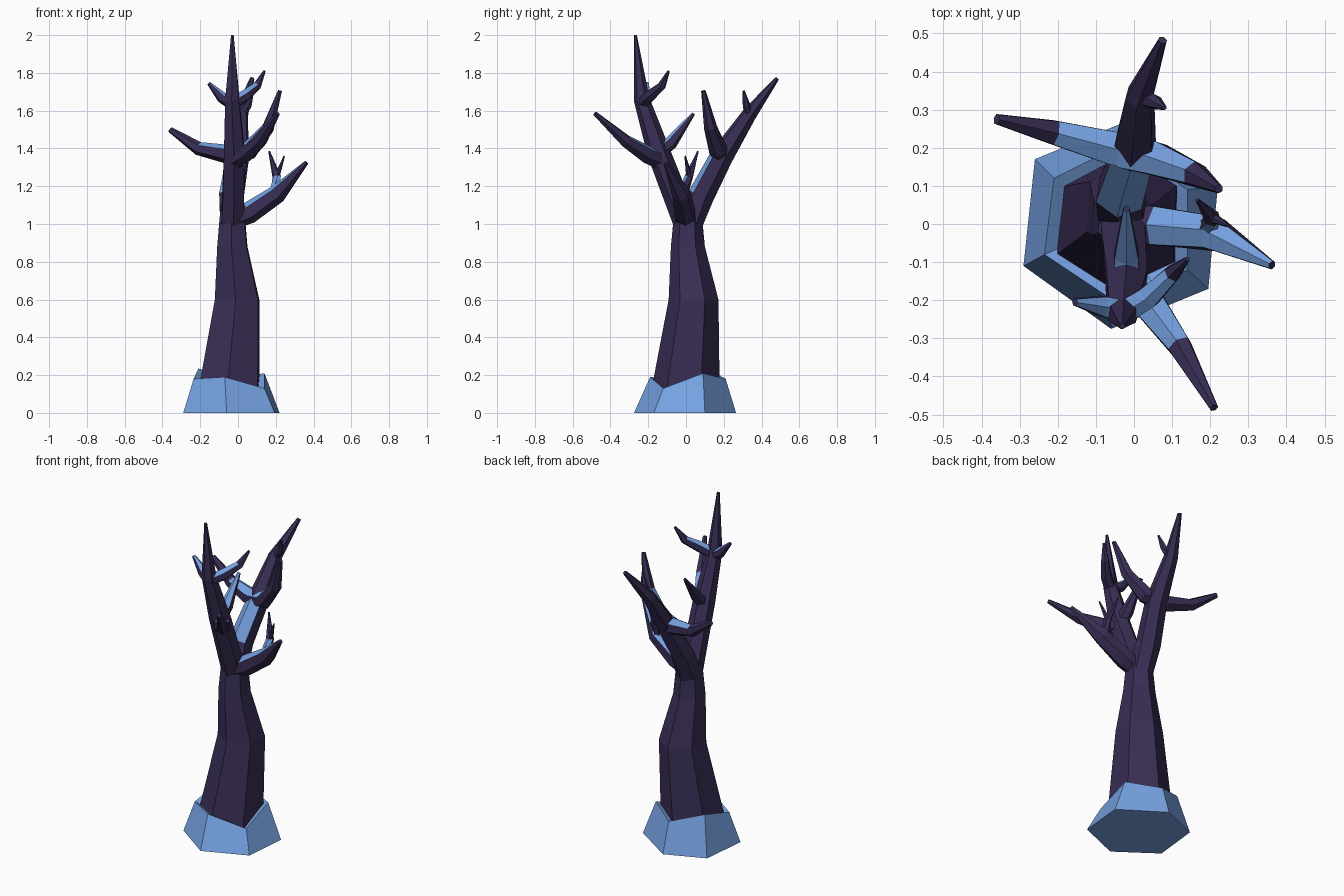
import bpy, bmesh, math
from mathutils import Vector

if "Cube" in bpy.data.objects:
    bpy.data.objects.remove(bpy.data.objects["Cube"])


def material(name, rgb):
    m = bpy.data.materials.new(name)
    m.diffuse_color = (*rgb, 1)
    m.use_nodes = True
    m.node_tree.nodes["Principled BSDF"].inputs["Base Color"].default_value = m.diffuse_color
    return m


BARK = material("dark purple bark", (0.041, 0.027, 0.09))
SNOW = material("pale blue snow", (0.18, 0.36, 0.76))


def finish(name, bm, mats):
    bmesh.ops.recalc_face_normals(bm, faces=bm.faces)
    me = bpy.data.meshes.new(name)
    bm.to_mesh(me)
    bm.free()
    for m in mats:
        me.materials.append(m)
    ob = bpy.data.objects.new(name, me)
    bpy.context.collection.objects.link(ob)
    return ob


def loft(bm, rings):
    """Skin a list of point rings, cap both ends, return side faces by segment."""
    vs = [[bm.verts.new(p) for p in r] for r in rings]
    n = len(vs[0])
    segs = [[bm.faces.new((a[i], a[(i + 1) % n], b[(i + 1) % n], b[i])) for i in range(n)]
            for a, b in zip(vs, vs[1:])]
    bm.faces.new(vs[0][::-1])
    bm.faces.new(vs[-1])
    return segs


def limb(name, path, snow=(), sides=6, limit=0.4):
    """Tapered faceted branch; path items are x, y, z, radius. Snow lies on
    upward faces of the listed segments."""
    pts = [Vector(p[:3]) for p in path]
    rings = []
    for i, p in enumerate(pts):
        t = (pts[min(i + 1, len(pts) - 1)] - pts[max(i - 1, 0)]).normalized()
        side = t.cross(Vector((0, 0, 1))).normalized()
        up = side.cross(t)
        rings.append([p + path[i][3] * (up * math.cos(a) + side * math.sin(a))
                      for a in (math.tau * k / sides for k in range(sides))])
    bm = bmesh.new()
    segs = loft(bm, rings)
    bmesh.ops.recalc_face_normals(bm, faces=bm.faces)
    for s in snow:
        for f in segs[s]:
            f.normal_update()
            if f.normal.z > limit:
                f.material_index = 1
    return finish(name, bm, (BARK, SNOW))


# Trunk: horizontal hexagon rings
bm = bmesh.new()
loft(bm, [[(x + r * math.cos(math.radians(27 + 60 * k)),
            y + r * math.sin(math.radians(27 + 60 * k)), z) for k in range(6)]
          for x, y, z, r in [(-.045, 0, .03, .19), (-.045, 0, .15, .178), (-.005, .04, .6, .132),
                             (-.03, .01, .88, .09), (-.03, .01, 1.07, .072)]])
finish("trunk", bm, (BARK,))

# Snow drift around the trunk foot, with an uneven rim
foot = [(-.29, -.11), (-.26, .17), (-.03, .265), (.22, .10), (.195, -.17), (-.06, -.275)]
rim = [(-.235, -.08, .18), (-.21, .12, .235), (-.03, .21, .18),
       (.14, .09, .21), (.14, -.12, .13), (-.07, -.19, .19)]
inner = [(-.045 + (x + .045) * .8, y * .8, z - .02) for x, y, z in rim]
bm = bmesh.new()
loft(bm, [[(x, y, 0) for x, y in foot], rim, inner])
finish("snow_drift", bm, (SNOW,))

# Three main limbs
limb("front_limb", [(-.03, .02, .96, .07), (-.025, -.06, 1.16, .065), (-.02, -.145, 1.38, .062),
                    (-.03, -.235, 1.66, .042), (-.03, -.268, 2.0, .008)])
limb("back_limb", [(-.03, 0, .96, .07), (-.035, .08, 1.15, .07), (0, .19, 1.36, .062),
                   (.015, .335, 1.58, .04), (.075, .482, 1.77, .012)], snow=(1,))
limb("right_limb", [(-.03, 0, 1.03, .06), (.06, -.005, 1.06, .058), (.21, -.025, 1.16, .05),
                    (.362, -.108, 1.325, .012)], snow=(1, 2))

# Branches of the back limb
limb("back_left_branch", [(.03, .18, 1.37, .05), (-.06, .2, 1.37, .05), (-.21, .24, 1.40, .036),
                          (-.36, .275, 1.50, .015)], snow=(0, 1))
limb("back_right_branch", [(-.03, .19, 1.37, .05), (.06, .17, 1.39, .05), (.16, .13, 1.51, .035),
                           (.222, .092, 1.705, .012)], snow=(0, 1))
limb("back_twig", [(.015, .335, 1.57, .024), (.055, .32, 1.63, .02), (.08, .305, 1.705, .006)])

# Branches of the front limb
limb("front_right_branch", [(-.03, -.12, 1.33, .05), (.04, -.21, 1.37, .048), (.12, -.32, 1.44, .034),
                            (.21, -.482, 1.585, .012)], snow=(0, 1))
limb("inner_branch", [(-.02, -.16, 1.37, .04), (-.02, -.08, 1.43, .036),
                      (-.02, .04, 1.585, .009)], snow=(0, 1))
limb("upper_left_branch", [(-.02, -.23, 1.63, .034), (-.085, -.215, 1.67, .03),
                           (-.155, -.205, 1.745, .01)], snow=(0, 1))
limb("upper_right_branch", [(-.04, -.24, 1.63, .035), (.04, -.19, 1.68, .033), (.1, -.13, 1.73, .024),
                            (.14, -.092, 1.81, .007)], snow=(0, 1))

# Twigs of the right limb
limb("right_twig", [(.19, -.02, 1.15, .03), (.205, .015, 1.25, .023), (.165, .063, 1.385, .005)],
     snow=(0,), limit=0.2)
limb("right_twig_fork", [(.203, .015, 1.25, .016), (.22, .01, 1.29, .012), (.245, -.005, 1.36, .004)])
